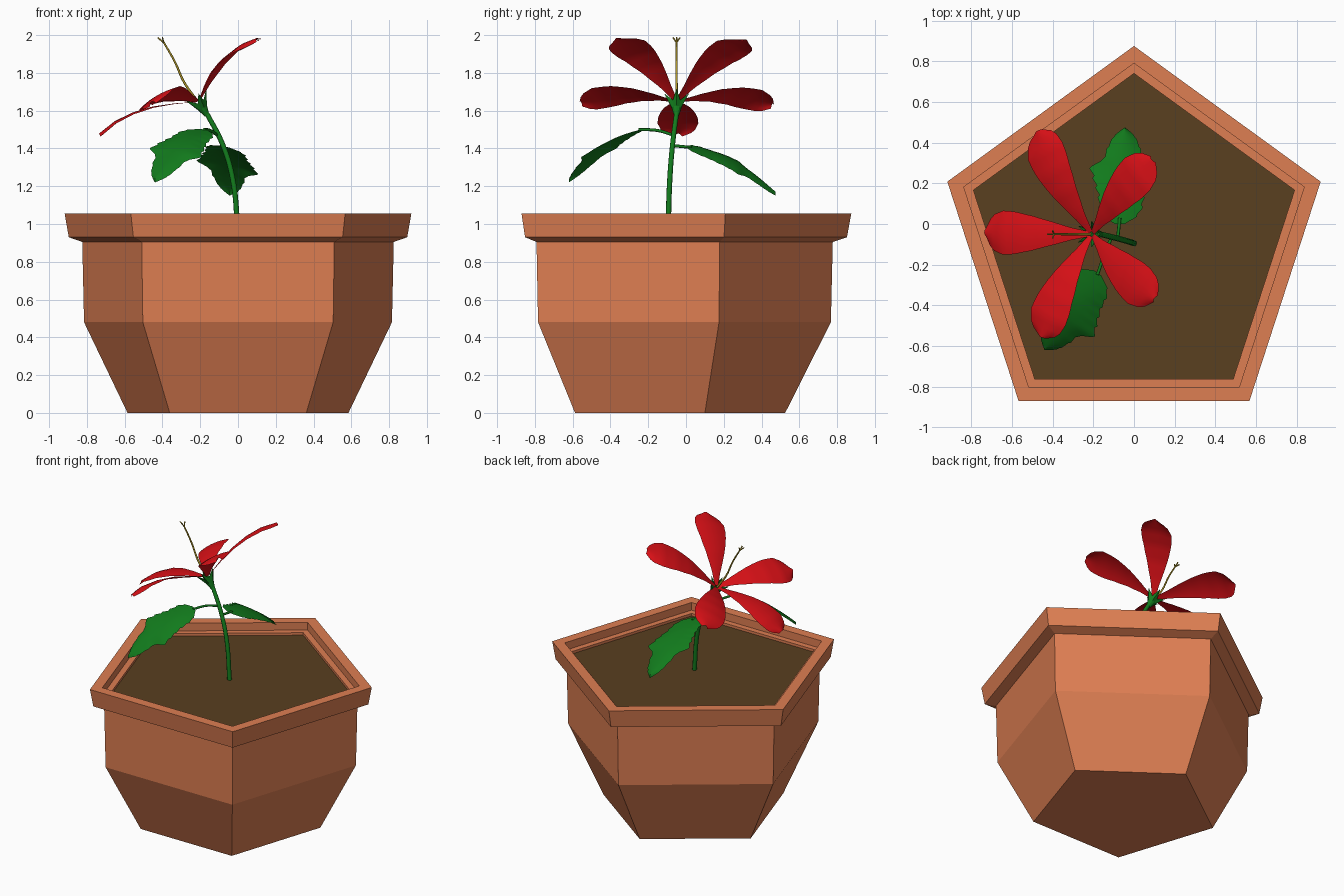
import bpy, math
from mathutils import Vector

if "Cube" in bpy.data.objects:
    bpy.data.objects.remove(bpy.data.objects["Cube"])


def material(name, rgb):
    m = bpy.data.materials.new(name)
    m.diffuse_color = (*rgb, 1)
    m.use_nodes = True
    m.node_tree.nodes["Principled BSDF"].inputs["Base Color"].default_value = m.diffuse_color
    return m


CLAY = material("clay", (0.73, 0.21, 0.085))
SOIL = material("soil", (0.10, 0.05, 0.014))
GREEN = material("green", (0.006, 0.20, 0.012))
RED = material("red", (0.68, 0.005, 0.008))
YELLOW = material("yellow", (0.42, 0.30, 0.02))


def add_mesh(name, verts, faces, mat, smooth=False):
    me = bpy.data.meshes.new(name)
    me.from_pydata([tuple(v) for v in verts], [], faces)
    me.materials.append(mat)
    if smooth:
        me.shade_smooth()
    ob = bpy.data.objects.new(name, me)
    bpy.context.collection.objects.link(ob)
    return ob


def pentagon(r, z):
    return [(r * math.sin(i * math.tau / 5), -0.09 + r * math.cos(i * math.tau / 5), z)
            for i in range(5)]


def ring_faces(rows, n):
    return [(j * n + i, (j + 1) * n + i, (j + 1) * n + (i + 1) % n, j * n + (i + 1) % n)
            for j in range(rows - 1) for i in range(n)]


def tube(name, pts, radius, mat, tip=1.0):
    cu = bpy.data.curves.new(name, 'CURVE')
    cu.dimensions = '3D'
    cu.bevel_depth = radius
    cu.bevel_resolution = 2
    cu.use_fill_caps = True
    sp = cu.splines.new('BEZIER')
    sp.bezier_points.add(len(pts) - 1)
    for i, (b, p) in enumerate(zip(sp.bezier_points, pts)):
        b.co = p
        b.handle_left_type = b.handle_right_type = 'AUTO'
        b.radius = 1 + (tip - 1) * i / (len(pts) - 1)
    sp.resolution_u = 6
    cu.materials.append(mat)
    ob = bpy.data.objects.new(name, cu)
    bpy.context.collection.objects.link(ob)


def sample(table, t):
    # linear lookup in a list of (t, value)
    for (a, va), (b, vb) in zip(table, table[1:]):
        if t <= b:
            return va + (vb - va) * (t - a) / (b - a)
    return table[-1][1]


def sheet(name, point, rows, cols, mat):
    # grid surface from point(t in 0..1, s in -1..1)
    verts = [point(j / rows, 2 * i / cols - 1) for j in range(rows + 1) for i in range(cols + 1)]
    w = cols + 1
    faces = [(j * w + i, j * w + i + 1, (j + 1) * w + i + 1, (j + 1) * w + i)
             for j in range(rows) for i in range(cols)]
    return add_mesh(name, verts, faces, mat, True)


# Five-sided pot: outside profile, rim, inner ledge and wall
profile = [(0.615, 0), (0.857, 0.48), (0.867, 0.905), (0.942, 0.93), (0.965, 1.055),
           (0.88, 1.055), (0.88, 1.0), (0.83, 1.0), (0.83, 0.975)]
verts = [v for r, z in profile for v in pentagon(r, z)]
add_mesh("pot", verts, ring_faces(len(profile), 5) + [(0, 1, 2, 3, 4)], CLAY)

# Soil
add_mesh("soil", pentagon(0.83, 0.982), [(4, 3, 2, 1, 0)], SOIL)

# Stem and leaf stalks
tube("stem", [(0, -0.095, 0.97), (-0.03, -0.085, 1.25), (-0.085, -0.07, 1.43),
              (-0.165, -0.05, 1.585)], 0.015, GREEN, 0.9)
tube("front_leaf_stalk", [(-0.11, -0.065, 1.47), (-0.145, -0.15, 1.495),
                          (-0.18, -0.25, 1.50)], 0.008, GREEN)
tube("back_leaf_stalk", [(-0.08, -0.07, 1.415), (-0.075, -0.02, 1.41),
                         (-0.07, 0.03, 1.405)], 0.008, GREEN)

# Three-lobed toothed leaves
LEAF = [(0, 0.025), (0.07, 0.08), (0.15, 0.105), (0.3, 0.115), (0.45, 0.14), (0.6, 0.165),
        (0.66, 0.10), (0.8, 0.08), (0.92, 0.05), (1, 0.0)]


def leaf(name, base, tip, side, arch):
    base, tip, side = Vector(base), Vector(tip), Vector(side).normalized()

    def point(t, s):
        tooth = 1 + 0.09 * ((t * 40) % 4 / 3 - 0.5)
        w = sample(LEAF, t) * (1 + (tooth - 1) * abs(s))
        p = base.lerp(tip, t) + side * (s * w)
        p.z += arch * math.sin(math.pi * t) - 0.02 * s * s * min(1, 3 * t)
        return p
    sheet(name, point, 40, 6, GREEN)


leaf("front_leaf", (-0.18, -0.24, 1.50), (-0.44, -0.62, 1.24), (0.825, -0.565, -0.14), 0.05)
leaf("back_leaf", (-0.07, 0.0, 1.41), (-0.045, 0.475, 1.17), (1, 0, -0.22), 0.05)

# Flower frame, tilted towards -x
CENTRE = Vector((-0.215, -0.05, 1.66))
U, V, N = Vector((0.855, 0, 0.518)), Vector((0, 1, 0)), Vector((-0.518, 0, 0.855))


def flower(u, v, n):
    return CENTRE + U * u + V * v + N * n


# Petals
WIDTH = [(0, 0.012), (0.15, 0.03), (0.3, 0.055), (0.5, 0.085), (0.68, 0.105), (0.8, 0.108),
         (0.9, 0.09), (0.96, 0.062), (1, 0.02)]
RISE = [(0, -0.01), (0.2, 0.045), (0.4, 0.09), (0.6, 0.118), (0.8, 0.128), (1, 0.115)]
for k, (deg, length) in enumerate([(179, 0.54), (115, 0.56), (41, 0.56), (-36, 0.54), (-113, 0.55)]):
    a = math.radians(deg)

    def petal(t, s, a=a, length=length):
        r, w = 0.01 + (length - 0.01) * t, s * sample(WIDTH, t)
        n = sample(RISE, t) - 0.018 * s * s * t
        return flower(r * math.cos(a) - w * math.sin(a), r * math.sin(a) + w * math.cos(a), n)
    sheet(f"petal_{k + 1}", petal, 20, 8, RED)

# Calyx: cup with five pointed sepals
rows = []
for r0, r1, n0, n1 in [(0.013, 0.013, -0.10, -0.10), (0.026, 0.026, -0.055, -0.055),
                       (0.07, 0.032, 0.025, -0.02)]:
    for i in range(10):
        a = i * math.tau / 10
        r, n = (r0, n0) if i % 2 == 0 else (r1, n1)
        rows.append(flower(r * math.cos(a), r * math.sin(a), n))
add_mesh("calyx", rows, ring_faces(3, 10), GREEN)

# Stamen with forked tip
tube("stamen", [(-0.215, -0.05, 1.65), (-0.285, -0.05, 1.75), (-0.335, -0.05, 1.86),
                (-0.395, -0.05, 1.965)], 0.007, YELLOW, 0.7)
for i, (dx, dy) in enumerate([(-0.025, 0), (0.0, 0.018), (0.0, -0.018)]):
    tube(f"stamen_tip_{i + 1}", [(-0.393, -0.05, 1.96), (-0.4 + dx, -0.05 + dy, 1.987)],
         0.004, YELLOW)
